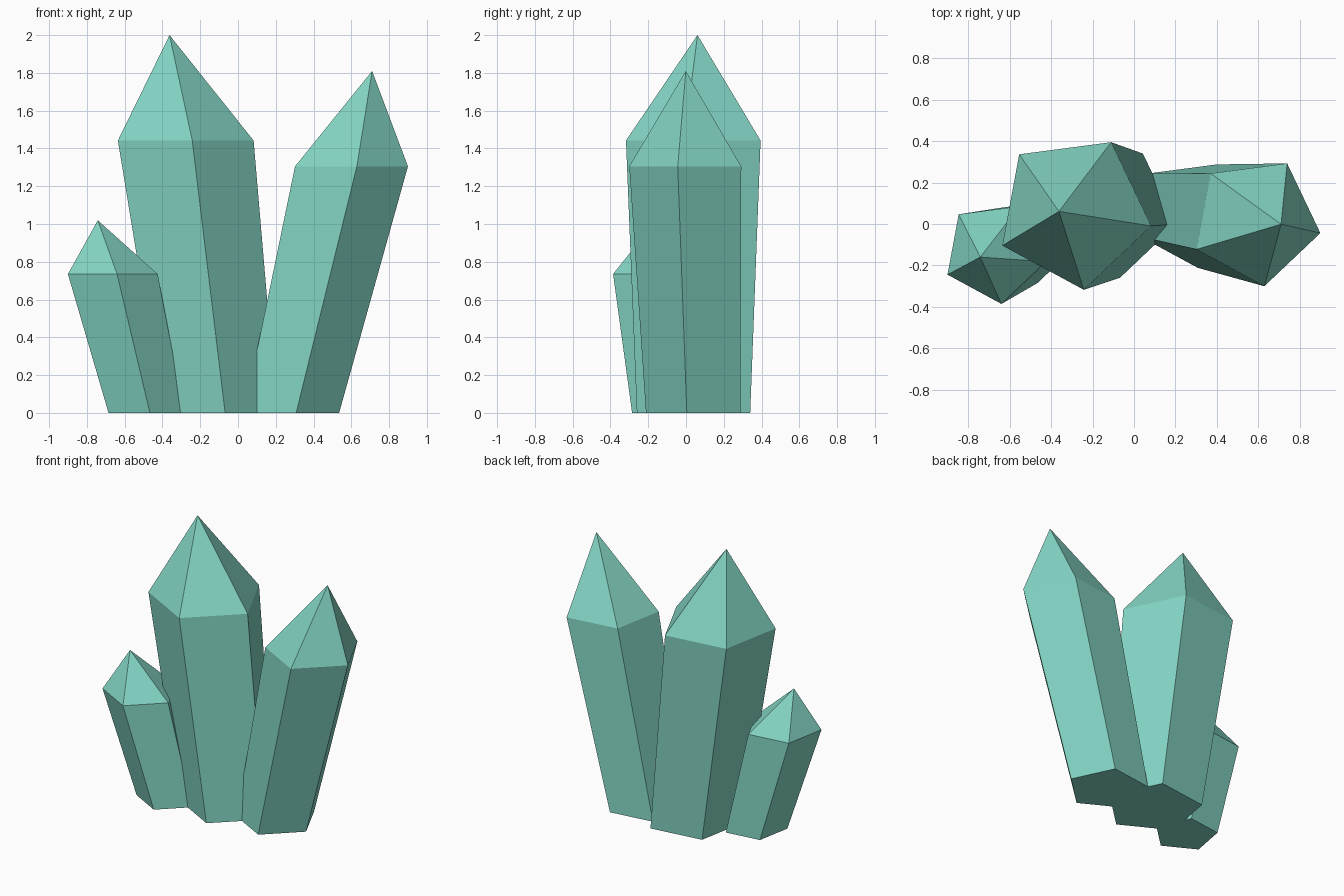
import bpy
import bmesh
from math import cos, sin, radians
from mathutils import Vector

cube = bpy.data.objects.get("Cube")
if cube:
    bpy.data.objects.remove(cube, do_unlink=True)

# Single mint green mineral colour
mint = bpy.data.materials.new("mint_green")
mint.use_nodes = True
mint.diffuse_color = (0.23, 0.67, 0.555, 1)
mint.node_tree.nodes["Principled BSDF"].inputs["Base Color"].default_value = mint.diffuse_color

SIDES = 5
PHASE = radians(-10.5)   # every crystal shares the same twist
TAPER = 0.842            # base radius relative to shoulder radius
TIP = 1.387              # tip distance along the axis, relative to the shoulder


def crystal(name, base, shoulder, radius):
    """Leaning prism with level base and shoulder rings, closed by a point."""
    base, shoulder = Vector(base), Vector(shoulder)
    bm = bmesh.new()

    def ring(centre, r):
        angles = [PHASE + radians(360 / SIDES) * i for i in range(SIDES)]
        return [bm.verts.new(centre + Vector((r * cos(a), r * sin(a), 0))) for a in angles]

    low = ring(base, radius * TAPER)
    high = ring(shoulder, radius)
    tip = bm.verts.new(base.lerp(shoulder, TIP))
    bm.faces.new(low[::-1])
    for i in range(SIDES):
        j = (i + 1) % SIDES
        bm.faces.new((low[i], low[j], high[j], high[i]))
        bm.faces.new((high[i], high[j], tip))
    bmesh.ops.recalc_face_normals(bm, faces=bm.faces)

    mesh = bpy.data.meshes.new(name)
    bm.to_mesh(mesh)
    bm.free()
    mesh.materials.append(mint)
    obj = bpy.data.objects.new(name, mesh)
    bpy.context.collection.objects.link(obj)
    return obj


# Cluster of three leaning crystals
crystal("tall_crystal", (-0.11, 0.058, 0), (-0.292, 0.06, 1.442), 0.381)
crystal("left_leaning_crystal", (0.273, 0.053, 0), (0.588, 0.014, 1.305), 0.317)
crystal("small_crystal", (-0.494, -0.075, 0), (-0.673, -0.136, 0.735), 0.252)
